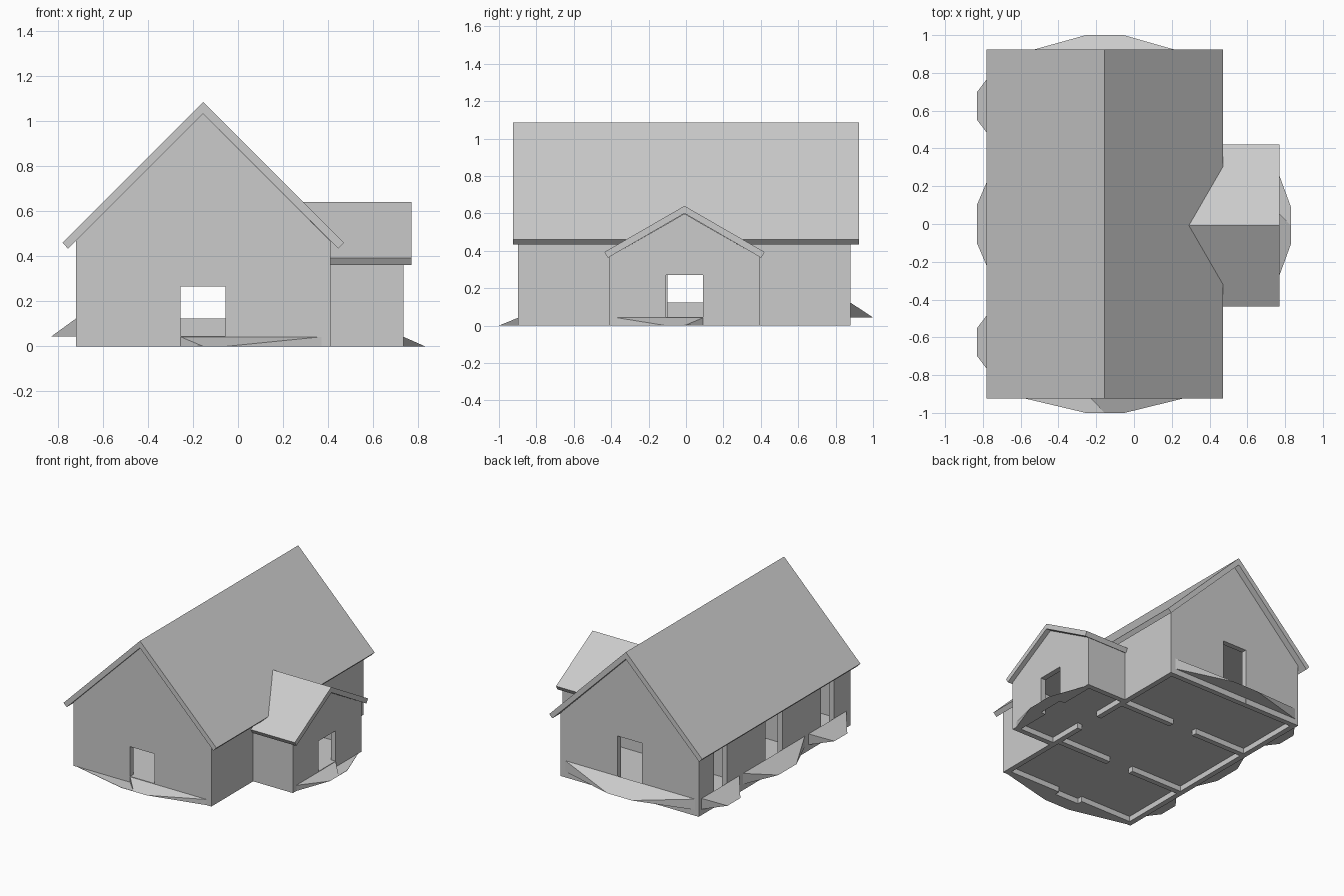
import bpy, bmesh

if "Cube" in bpy.data.objects:
    bpy.data.objects.remove(bpy.data.objects["Cube"])

grey = bpy.data.materials.new("plain grey")
grey.diffuse_color = (0.6, 0.6, 0.6, 1)
grey.use_nodes = True
grey.node_tree.nodes["Principled BSDF"].inputs["Base Color"].default_value = grey.diffuse_color

RX = -0.155                # main ridge x
T = 0.04                   # wall thickness
YF, YB = -0.897, 0.879     # front and back wall faces
WY = -0.008                # wing centre line
CEIL, WCEIL = 0.445, 0.355  # ceiling heights
F0, F1 = 0.04, 0.045       # floor underside and top


def mesh(name, verts, faces):
    me = bpy.data.meshes.new(name)
    bm = bmesh.new()
    vs = [bm.verts.new(v) for v in verts]
    for f in faces:
        bm.faces.new([vs[i] for i in f])
    bmesh.ops.recalc_face_normals(bm, faces=bm.faces[:])
    bm.to_mesh(me)
    bm.free()
    me.materials.append(grey)
    ob = bpy.data.objects.new(name, me)
    bpy.context.collection.objects.link(ob)
    return ob


def loft(name, a, b):
    """Solid between two matching outlines."""
    n = len(a)
    sides = [(i, (i + 1) % n, (i + 1) % n + n, i + n) for i in range(n)]
    return mesh(name, list(a) + list(b),
                [tuple(range(n)), tuple(range(n, 2 * n))] + sides)


def prism(name, profile, axis, lo, hi):
    """Extrude a (u, z) outline along x or y."""
    def put(c):
        return [(c, u, z) if axis == 'x' else (u, c, z) for u, z in profile]
    return loft(name, put(lo), put(hi))


def box(name, x0, x1, y0, y1, z0, z1):
    return prism(name, [(x0, z0), (x1, z0), (x1, z1), (x0, z1)], 'y', y0, y1)


def wall(name, u0, u1, h1, doors, axis, lo, hi):
    """Wall of height h1 with door notches (centre, half width, height)."""
    p = [(u0, 0)]
    for c, w, h in doors:
        p += [(c - w, 0), (c - w, h), (c + w, h), (c + w, 0)]
    p += [(u1, 0), (u1, h1), (u0, h1)]
    return prism(name, p, axis, lo, hi)


# Main house walls
LEFT_DOORS = [(-0.625, 0.075), (0, 0.1), (0.625, 0.075)]
wall("front_wall", -0.72, 0.41, CEIL, [(RX, 0.1, 0.265)], 'y', YF, YF + T)
wall("back_wall", -0.72, 0.41, CEIL, [(RX, 0.1, 0.42)], 'y', YB - T, YB)
wall("left_wall", YF + T, YB - T, CEIL, [(y, w, 0.42) for y, w in LEFT_DOORS],
     'x', -0.72, -0.72 + T)
wall("right_wall", YF + T, YB - T, CEIL, [(WY, 0.1, 0.27)], 'x', 0.41 - T, 0.41)

# Closed attic above the rooms, its underside is the ceiling
prism("attic", [(-0.72, CEIL), (0.41, CEIL), (0.41, 0.468), (RX, 1.033), (-0.72, 0.468)],
      'y', YF, YB)

# Inner partitions with doorways
PARTS = (-0.34, 0.33)
for i, y in enumerate(PARTS):
    wall(f"partition_{i}", -0.72 + T, 0.41 - T, CEIL,
         [(RX, 0.1, 0.3)], 'y', y - T / 2, y + T / 2)

# Wing walls and attic
wall("wing_end_wall", WY - 0.4, WY + 0.4, WCEIL, [(WY, 0.1, 0.27)], 'x', 0.735 - T, 0.735)
for name, y in (("wing_front_wall", WY - 0.4), ("wing_back_wall", WY + 0.4 - T)):
    box(name, 0.41, 0.735 - T, y, y + T, 0, WCEIL)
prism("wing_attic", [(WY - 0.4, WCEIL), (WY + 0.4, WCEIL), (WY + 0.4, 0.368),
                     (WY, 0.598), (WY - 0.4, 0.368)], 'x', 0.41, 0.735)

# Raised floors: one panel per room, joined through the doorways
edges = [YF + T, PARTS[0] - T / 2, PARTS[0] + T / 2, PARTS[1] - T / 2, PARTS[1] + T / 2, YB - T]
for i in range(0, 6, 2):
    box("room_floor", -0.72 + T, 0.41 - T, edges[i], edges[i + 1], F0, F1)
for y in PARTS:
    box("doorway_floor", RX - 0.1, RX + 0.1, y - T / 2, y + T / 2, F0, F1)
box("wing_doorway_floor", 0.41 - T, 0.41, WY - 0.1, WY + 0.1, F0, F1)
box("wing_floor", 0.41, 0.735 - T, WY - 0.4 + T, WY + 0.4 - T, F0, F1)
box("front_doorway_floor", RX - 0.1, RX + 0.1, YF + 0.001, YF + T, F0, F1)
box("wing_entry_floor", 0.735 - T, 0.734, WY - 0.1, WY + 0.1, F0, F1)

# Main roof
prism("main_roof", [(-0.78, 0.46), (RX, 1.085), (0.471, 0.46), (0.446, 0.434),
                    (RX, 1.033), (-0.755, 0.434)], 'y', -0.925, 0.925)

# Wing roof, its inner end slanting into the main roof
prof = [(-0.428, 0.393), (0, 0.64), (0.428, 0.393), (0.41, 0.362), (0, 0.6), (-0.41, 0.362)]
inner = [0.41, 0.29, 0.41, 0.41, 0.3, 0.41]
loft("wing_roof", [(x, y + WY, z) for x, (y, z) in zip(inner, prof)],
     [(0.77, y + WY, z) for y, z in prof])


def skirt(name, place, a, b, c, d, depth, z0, z1):
    """Raised ramp: wall edge a..b, outer edge c..d, local (along, out, z)."""
    pts = [(a, 0, z1), (b, 0, z1), (a, 0, z0), (b, 0, z0), (c, depth, z0), (d, depth, z0)]
    mesh(name, [place(*p) for p in pts],
         [(0, 1, 5, 4), (2, 3, 5, 4), (0, 2, 4), (1, 3, 5), (0, 1, 3, 2)])


def apron(name, place, a, b, c, d, depth):
    """Flat half of a ramp lying on the ground."""
    outline = ((a, 0), (b, 0), (d, depth), (c, depth))
    loft(name, [place(*p, 0) for p in outline], [place(*p, 0.002) for p in outline])


front = lambda u, o, z: (u, YF - o, z)
back = lambda u, o, z: (u, YB + o, z)
left = lambda u, o, z: (-0.72 - o, u, z)
right = lambda u, o, z: (0.735 + o, u + WY, z)

# Front and wing ramps: one half raised, one half flat
skirt("front_ramp", front, -0.255, 0.37, RX, -0.05, 1 + YF, 0, 0.042)
apron("front_apron", front, -0.69, -0.255, -0.255, RX, 1 + YF)
skirt("wing_ramp", right, -0.36, 0.1, -0.1, 0.0, 0.095, 0, 0.042)
apron("wing_apron", right, 0.1, 0.36, 0.0, 0.1, 0.095)

# Back and left ramps, set higher
skirt("back_ramp", back, -0.69, 0.37, -0.255, -0.055, 1 - YB, 0.043, 0.123)
skirt("left_ramp_middle", left, -0.36, 0.36, -0.105, 0.105, 0.11, 0.043, 0.123)
for s in (-1, 1):
    skirt("left_ramp_end", left, s * 0.625 - 0.22, s * 0.625 + 0.22,
          s * 0.625 - 0.075, s * 0.625 + 0.075, 0.11, 0.043, 0.123)

# Thresholds under the raised doorways
box("back_threshold", RX - 0.1, RX + 0.1, YB - T, YB - 0.001, 0, F1)
for y, w in LEFT_DOORS:
    box("left_threshold", -0.719, -0.72 + T, y - w, y + w, 0, F1)
